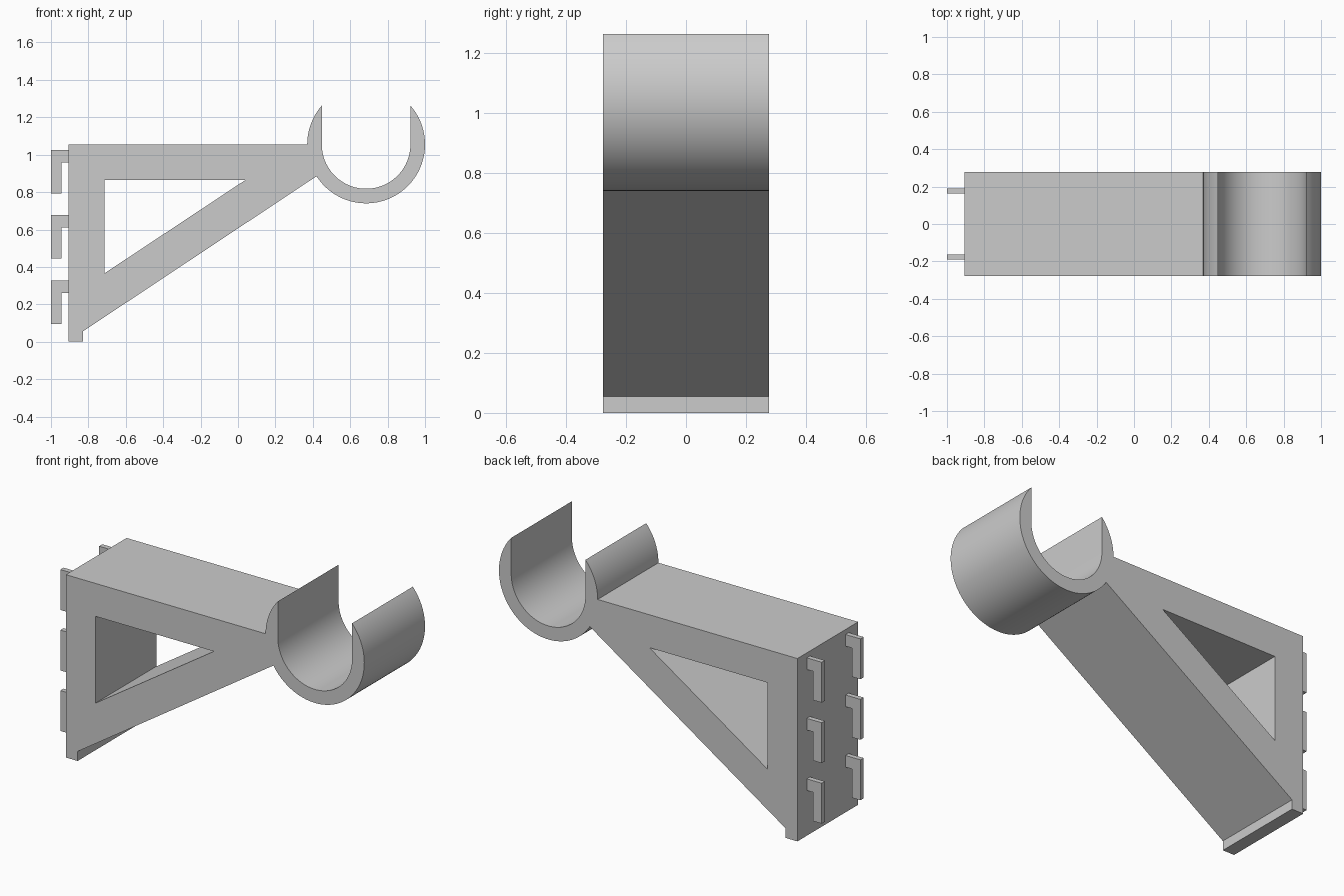
import bpy, bmesh
from math import radians, degrees, sin, cos, acos, sqrt

if "Cube" in bpy.data.objects:
    bpy.data.objects.remove(bpy.data.objects["Cube"], do_unlink=True)

grey = bpy.data.materials.new("plain_grey")
grey.use_nodes = True
colour = (0.6, 0.6, 0.6, 1)
grey.diffuse_color = colour
grey.node_tree.nodes["Principled BSDF"].inputs["Base Color"].default_value = colour


def arc(centre, radius, start, end, steps):
    """Points along an arc in the xz plane, angles in degrees."""
    angles = [radians(start + (end - start) * i / steps) for i in range(steps + 1)]
    return [(centre[0] + radius * cos(a), centre[1] + radius * sin(a)) for a in angles]


def extruded(name, loops, y_min, y_max):
    """Fill closed xz outlines (holes included) and extrude them along y."""
    bm = bmesh.new()
    edges = []
    for loop in loops:
        verts = [bm.verts.new((x, y_min, z)) for x, z in loop]
        edges += [bm.edges.new((v, verts[i - 1])) for i, v in enumerate(verts)]
    bmesh.ops.triangle_fill(bm, use_beauty=True, edges=edges, normal=(0, -1, 0))
    result = bmesh.ops.extrude_face_region(bm, geom=bm.faces[:], use_keep_orig=True)
    moved = [g for g in result["geom"] if isinstance(g, bmesh.types.BMVert)]
    bmesh.ops.translate(bm, verts=moved, vec=(0, y_max - y_min, 0))
    bmesh.ops.recalc_face_normals(bm, faces=bm.faces[:])
    mesh = bpy.data.meshes.new(name)
    bm.to_mesh(mesh)
    bm.free()
    mesh.materials.append(grey)
    obj = bpy.data.objects.new(name, mesh)
    bpy.context.collection.objects.link(obj)
    return obj


# Bracket body: triangular frame flowing into an open pipe cradle
centre, outer, inner = (0.685, 1.055), 0.315, 0.237
tip = degrees(acos(inner / outer))
wall_x = -0.905
outline = [(wall_x, 0), (-0.83, 0), (-0.83, 0.055)]
outline += arc(centre, outer, 212.7, 360 + tip, 56)
outline += arc(centre, inner, 0, -180, 48)
outline += arc(centre, outer, 180 - tip, 180, 12)
outline += [(wall_x, centre[1])]
window = [(-0.715, 0.865), (0.04, 0.865), (-0.715, 0.365)]
body = extruded("bracket_body", [outline, window], -0.277, 0.277)

bpy.ops.object.select_all(action='DESELECT')
body.select_set(True)
bpy.context.view_layer.objects.active = body
bpy.ops.object.shade_smooth_by_angle(angle=radians(25))

# Mounting hooks: two mirrored columns of three on the wall side
for row, level in enumerate(("lower", "middle", "upper")):
    top = 0.328 + 0.349 * row
    hook = [(wall_x, top), (-1, top), (-1, top - 0.233), (-0.945, top - 0.233),
            (-0.945, top - 0.067), (wall_x, top - 0.067)]
    extruded(level + "_left_hook", [hook], 0.162, 0.191)
    extruded(level + "_right_hook", [hook], -0.191, -0.162)
